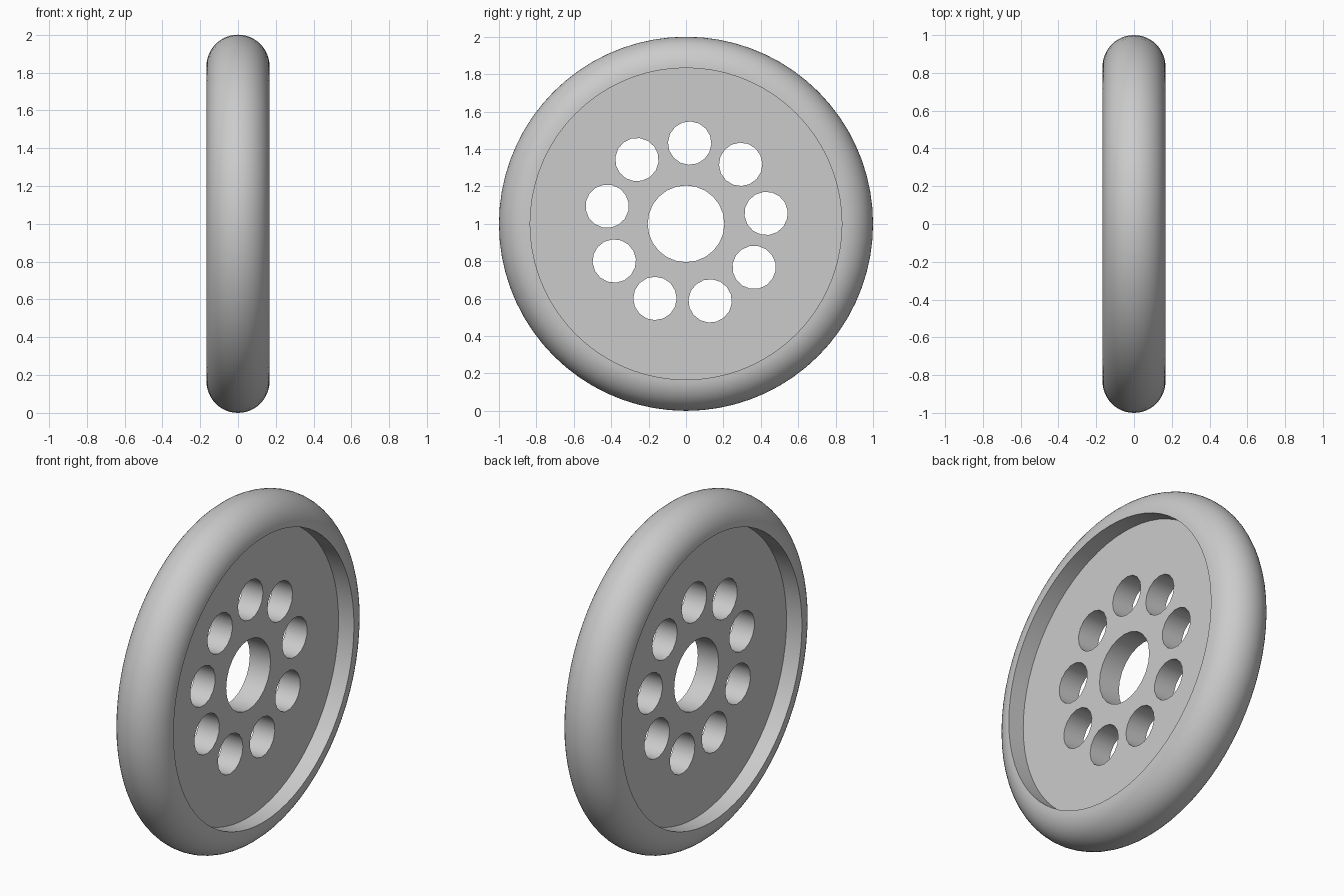
import bpy, bmesh
from math import sin, cos, pi, radians
from mathutils import Vector

cube = bpy.data.objects.get("Cube")
if cube:
    bpy.data.objects.remove(cube, do_unlink=True)

TUBE = 1 / 6            # tyre half width and rounding radius
RIM = 1 - TUBE          # radius of the recess wall
HALF = 0.067            # half thickness of the hub plate
SEGMENTS = 72

grey = bpy.data.materials.new("plain_grey")
grey.use_nodes = True
colour = (0.6, 0.6, 0.6, 1)
grey.diffuse_color = colour
grey.node_tree.nodes["Principled BSDF"].inputs["Base Color"].default_value = colour


def smooth(obj):
    bpy.ops.object.select_all(action='DESELECT')
    obj.select_set(True)
    bpy.context.view_layer.objects.active = obj
    bpy.ops.object.shade_smooth_by_angle(angle=radians(30))


def circle(radius, count, cy=0, cz=0, start=0):
    return [(cy + radius * cos(start + 2 * pi * i / count),
             cz + radius * sin(start + 2 * pi * i / count)) for i in range(count)]


# Tyre: rounded outer profile with straight recess walls, spun about the axle
steps = 24
arc = [(TUBE * cos(pi * i / steps), RIM + TUBE * sin(pi * i / steps))
       for i in range(steps + 1)]
profile = [(HALF, RIM)] + arc + [(-HALF, RIM)]
bm = bmesh.new()
verts = [bm.verts.new((x, r, 0)) for x, r in profile]
edges = [bm.edges.new(pair) for pair in zip(verts, verts[1:])]
bmesh.ops.spin(bm, geom=verts + edges, cent=(0, 0, 0), axis=(1, 0, 0),
               angle=2 * pi, steps=SEGMENTS)
bmesh.ops.remove_doubles(bm, verts=bm.verts, dist=1e-4)
bmesh.ops.recalc_face_normals(bm, faces=bm.faces)
# Make sure the outermost faces point away from the axle
outer = max(bm.faces, key=lambda f: f.calc_center_median().yz.length)
centre = outer.calc_center_median()
if outer.normal.dot(Vector((0, centre.y, centre.z))) < 0:
    bmesh.ops.reverse_faces(bm, faces=bm.faces)
mesh = bpy.data.meshes.new("tyre")
bm.to_mesh(mesh)
bm.free()
tyre = bpy.data.objects.new("tyre", mesh)
tyre.location.z = 1
mesh.materials.append(grey)
bpy.context.collection.objects.link(tyre)
smooth(tyre)

# Hub plate: filled outline with an axle hole and a ring of nine holes
loops = [circle(RIM, SEGMENTS), circle(0.205, 24)]
for k in range(9):
    a = radians(87.4 + 40 * k)
    loops.append(circle(0.116, 16, 0.432 * cos(a), 0.432 * sin(a), a))
curve = bpy.data.curves.new("hub_plate", 'CURVE')
curve.dimensions = '2D'
curve.fill_mode = 'BOTH'
curve.extrude = HALF
for loop in loops:
    spline = curve.splines.new('POLY')
    spline.points.add(len(loop) - 1)
    for point, (u, v) in zip(spline.points, loop):
        point.co = (u, v, 0, 1)
    spline.use_cyclic_u = True
curve.materials.append(grey)
plate = bpy.data.objects.new("hub_plate", curve)
plate.rotation_euler = (pi / 2, 0, pi / 2)
plate.location.z = 1
bpy.context.collection.objects.link(plate)
bpy.ops.object.select_all(action='DESELECT')
plate.select_set(True)
bpy.context.view_layer.objects.active = plate
bpy.ops.object.convert(target='MESH')
plate = bpy.context.view_layer.objects.active

# Weld the plate so its walls shade smoothly and its rims stay sharp
bm = bmesh.new()
bm.from_mesh(plate.data)
bmesh.ops.remove_doubles(bm, verts=bm.verts, dist=1e-4)
bmesh.ops.recalc_face_normals(bm, faces=bm.faces)
bm.to_mesh(plate.data)
bm.free()
smooth(plate)
